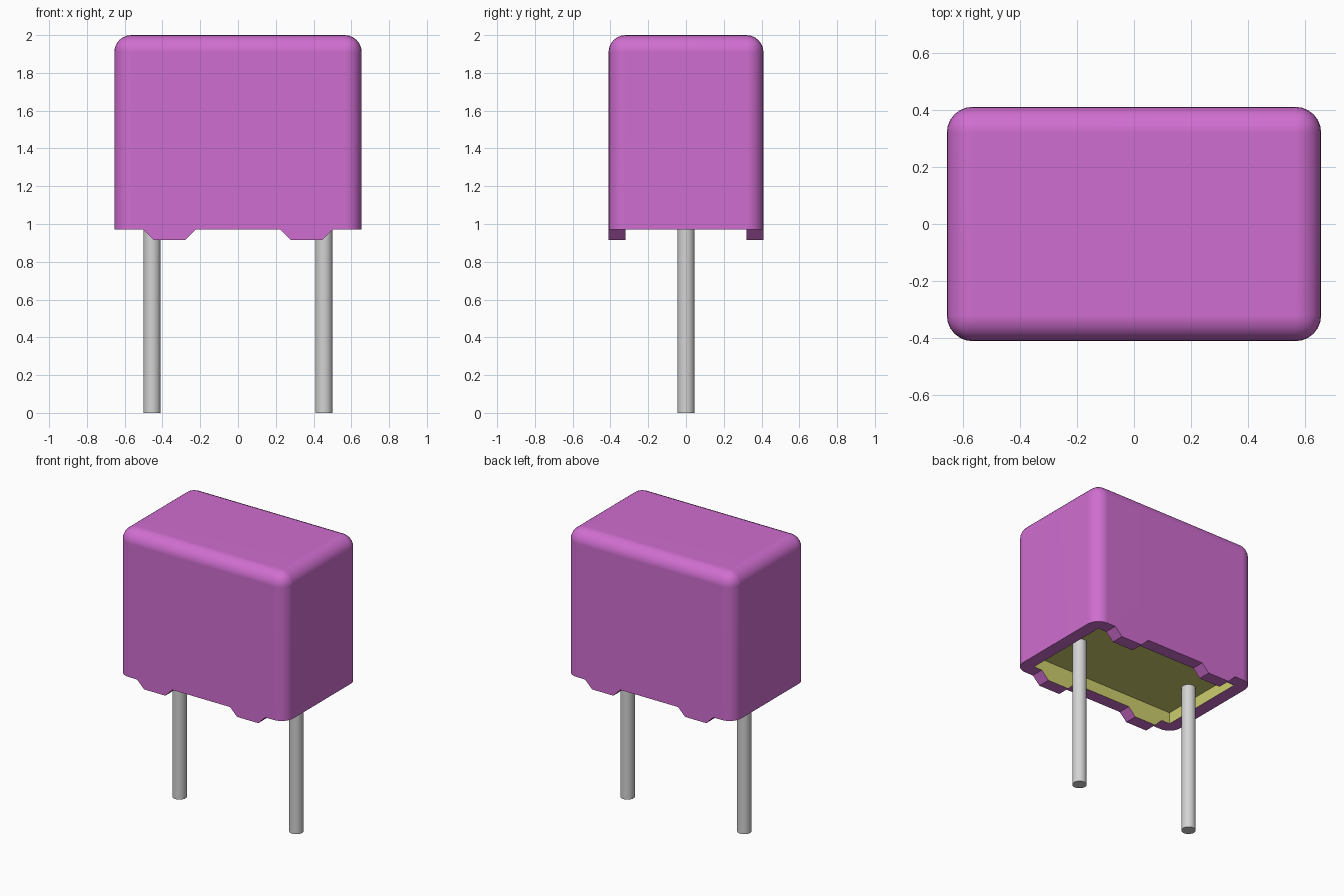
import bpy, bmesh, math
from mathutils import Matrix

old = bpy.data.objects.get("Cube")
if old:
    bpy.data.objects.remove(old, do_unlink=True)

HX, HY = 0.655, 0.41          # half width and depth of the case
CX, CY = 0.565, 0.32          # half width and depth of the underside recess
TOP, RIM, FOOT, CEIL = 2.0, 0.97, 0.915, 1.05
RADIUS = 0.09


def material(name, rgb):
    m = bpy.data.materials.new(name)
    m.use_nodes = True
    m.diffuse_color = (*rgb, 1)
    bsdf = m.node_tree.nodes["Principled BSDF"]
    bsdf.inputs["Base Color"].default_value = (*rgb, 1)
    bsdf.inputs["Roughness"].default_value = 0.6
    return m


violet = material("violet plastic", (0.63, 0.155, 0.63))
yellow = material("yellow resin", (0.62, 0.62, 0.155))
metal = material("grey metal", (0.65, 0.65, 0.65))


def make_object(name, bm, *mats):
    bmesh.ops.recalc_face_normals(bm, faces=bm.faces)
    me = bpy.data.meshes.new(name)
    bm.to_mesh(me)
    bm.free()
    for m in mats:
        me.materials.append(m)
    ob = bpy.data.objects.new(name, me)
    bpy.context.collection.objects.link(ob)
    return ob


def box(hx, hy, z0, z1):
    bm = bmesh.new()
    mat = Matrix.Translation((0, 0, (z0 + z1) / 2)) @ Matrix.Diagonal((2 * hx, 2 * hy, z1 - z0, 1))
    bmesh.ops.create_cube(bm, size=1, matrix=mat)
    return bm


def activate(ob):
    bpy.ops.object.select_all(action='DESELECT')
    ob.select_set(True)
    bpy.context.view_layer.objects.active = ob


def cut(ob, cutter):
    mod = ob.modifiers.new("cut", 'BOOLEAN')
    mod.operation = 'DIFFERENCE'
    mod.solver = 'EXACT'
    mod.object = cutter
    activate(ob)
    bpy.ops.object.modifier_apply(modifier=mod.name)
    bpy.data.objects.remove(cutter, do_unlink=True)


def smooth(ob):
    activate(ob)
    bpy.ops.object.shade_smooth_by_angle(angle=math.radians(30))


# Case: box rounded on every edge except around the bottom
bm = box(HX, HY, 0.88, TOP)
edges = [e for e in bm.edges if max(v.co.z for v in e.verts) > 1]
bmesh.ops.bevel(bm, geom=edges, offset=RADIUS, offset_type='OFFSET',
                segments=6, profile=0.5, affect='EDGES')
case = make_object("case", bm, violet, yellow)

# Recess in the underside
cut(case, make_object("recess_cutter", box(CX, CY, 0.7, CEIL)))

# Trim the rim, leaving four sloped feet
half = [(0.8, 0.7), (0.8, RIM), (0.5, RIM), (0.445, FOOT), (0.28, FOOT), (0.225, RIM)]
outline = half + [(-x, z) for x, z in reversed(half)]
bm = bmesh.new()
face = bm.faces.new([bm.verts.new((x, -0.6, z)) for x, z in outline])
ext = bmesh.ops.extrude_face_region(bm, geom=[face])
bmesh.ops.translate(bm, vec=(0, 1.2, 0),
                    verts=[g for g in ext["geom"] if isinstance(g, bmesh.types.BMVert)])
cut(case, make_object("rim_cutter", bm))

# Resin colour on the recess floor and walls
for p in case.data.polygons:
    c = p.center
    inside = abs(c.x) < CX + 0.002 and abs(c.y) < CY + 0.002 and c.z < CEIL + 0.002
    wall_or_floor = abs(p.normal.z) < 0.1 or c.z > CEIL - 0.002
    straight = max(abs(p.normal.x), abs(p.normal.y), abs(p.normal.z)) > 0.99
    p.material_index = 1 if inside and wall_or_floor and straight else 0
smooth(case)
wn = case.modifiers.new("even_shading", 'WEIGHTED_NORMAL')
wn.keep_sharp = True

# Two round wire legs
for name, x in (("left_leg", 0.455), ("right_leg", -0.455)):
    bm = bmesh.new()
    length = CEIL + 0.02
    bmesh.ops.create_cone(bm, cap_ends=True, segments=32, radius1=0.046, radius2=0.046,
                          depth=length, matrix=Matrix.Translation((x, 0, length / 2)))
    smooth(make_object(name, bm, metal))
